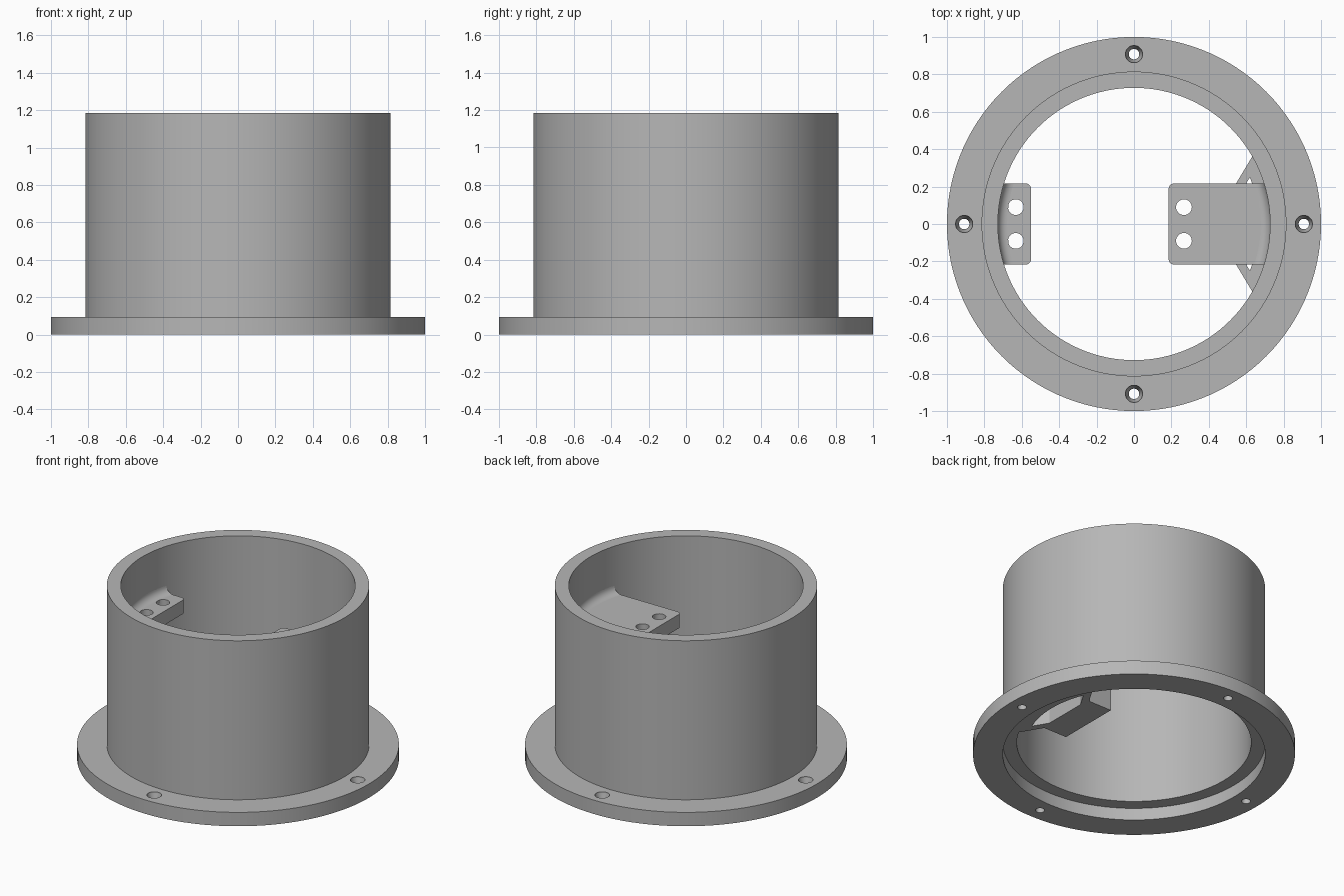
import bpy, bmesh
from math import sin, cos, pi, sqrt

cube = bpy.data.objects.get("Cube")
if cube:
    bpy.data.objects.remove(cube, do_unlink=True)

grey = bpy.data.materials.new("plain grey")
grey.use_nodes = True
grey.diffuse_color = (0.47, 0.47, 0.47, 1)
grey.node_tree.nodes["Principled BSDF"].inputs["Base Color"].default_value = (0.47, 0.47, 0.47, 1)

INNER, OUTER, FLANGE = 0.728, 0.815, 1.0
SHELF, FLANGE_TOP, HEIGHT = 0.083, 0.095, 1.185
TAB_LOW, TAB_TOP, HALF = 0.77, 0.865, 0.217


def finish(name, bm):
    bmesh.ops.recalc_face_normals(bm, faces=bm.faces)
    mesh = bpy.data.meshes.new(name)
    bm.to_mesh(mesh)
    bm.free()
    mesh.materials.append(grey)
    obj = bpy.data.objects.new(name, mesh)
    bpy.context.collection.objects.link(obj)
    return obj


def loft(name, rings, closed):
    """Skin a list of equal point rings; cap the ends unless closed."""
    bm = bmesh.new()
    loops = [[bm.verts.new(p) for p in ring] for ring in rings]
    n = len(loops[0])
    for i in range(len(loops) if closed else len(loops) - 1):
        a, b = loops[i], loops[(i + 1) % len(loops)]
        for j in range(n):
            k = (j + 1) % n
            bm.faces.new((a[j], a[k], b[k], b[j]))
    if not closed:
        bm.faces.new(loops[0])
        bm.faces.new(loops[-1])
    return finish(name, bm)


def lathe(name, profile, seg=120):
    return loft(name, [[(r * cos(2 * pi * i / seg), r * sin(2 * pi * i / seg), z)
                        for r, z in profile] for i in range(seg)], True)


def prism(name, outline, z0, z1):
    return loft(name, [[(x, y, z) for x, y in outline] for z in (z0, z1)], False)


def drill(x, y, levels, seg=32):
    """Round cutter through (radius, height) levels."""
    return loft("cutter", [[(x + r * cos(2 * pi * i / seg), y + r * sin(2 * pi * i / seg), z)
                            for i in range(seg)] for r, z in levels], False)


def activate(obj):
    bpy.ops.object.select_all(action='DESELECT')
    bpy.context.view_layer.objects.active = obj
    obj.select_set(True)


def cut(obj, cutters):
    activate(obj)
    for c in cutters:
        mod = obj.modifiers.new("cut", 'BOOLEAN')
        mod.operation, mod.solver, mod.object = 'DIFFERENCE', 'EXACT', c
        bpy.ops.object.modifier_apply(modifier=mod.name)
        bpy.data.objects.remove(c, do_unlink=True)


def smooth(obj):
    activate(obj)
    bpy.ops.object.shade_smooth_by_angle(angle=0.5)


def arc_edge(radius, y_end, steps=16):
    """Points on a circle around the axis, from +y_end to -y_end."""
    ys = [y_end * (1 - 2 * i / steps) for i in range(steps + 1)]
    return [(sqrt(radius ** 2 - y * y), y) for y in ys]


# Tube with mounting flange and a recess underneath
housing = lathe("flanged_tube", [
    (INNER, SHELF), (OUTER, SHELF), (OUTER, 0), (FLANGE, 0), (FLANGE, FLANGE_TOP),
    (OUTER, FLANGE_TOP), (OUTER, HEIGHT), (INNER, HEIGHT)])

# Countersunk screw holes in the flange
sink = [(0.028, -0.1), (0.028, 0.05), (0.046, FLANGE_TOP - 0.01), (0.046, 0.12)]
cut(housing, [drill(0.908 * cos(i * pi / 2), 0.908 * sin(i * pi / 2), sink) for i in range(4)])
smooth(housing)


def make_tab(name, side, front, hole_x):
    # Shelf with two rounded front corners, its back sunk in the wall
    r = 0.03
    outline = [(0.75, -HALF)]
    for cy, start in ((-HALF + r, 1.5 * pi), (HALF - r, pi)):
        for i in range(7):
            a = start - i * pi / 12
            outline.append((front + r + r * cos(a), cy + r * sin(a)))
    outline.append((0.75, HALF))
    tab = prism(name, [(side * x, y) for x, y in outline], TAB_LOW, TAB_TOP)
    cut(tab, [drill(side * hole_x, y, [(0.042, 0.6), (0.042, 1.0)]) for y in (-0.09, 0.09)])
    smooth(tab)

    # Fillet blending the shelf into the curved wall
    f = 0.05
    section = [(INNER - f + f * sin(a), TAB_TOP + f - f * cos(a))
               for a in [i * pi / 16 for i in range(9)]]
    section += [(0.75, TAB_TOP + f), (0.75, TAB_TOP - 0.02), (INNER - f, TAB_TOP - 0.02)]
    ys = [HALF * (i / 8 - 1) for i in range(17)]
    smooth(loft(name + "_fillet", [[(side * sqrt(q * q - y * y), y, z) for q, z in section]
                                   for y in ys], False))


make_tab("short_tab", -1, 0.55, 0.632)
make_tab("long_tab", 1, 0.185, 0.267)

# Hollow column with splayed ribs that carries the long tab
front = [(0.65, -0.39), (0.546, -HALF), (0.37, -HALF)]
outline = front + [(x, -y) for x, y in reversed(front)] + arc_edge(0.77, 0.38)
column = prism("tab_support", outline, SHELF, TAB_LOW)
pocket = [(0.56, -0.15), (0.56, 0.15)] + arc_edge(0.668, 0.25)
cut(column, [prism("cutter", pocket, 0, 1)])
smooth(column)
